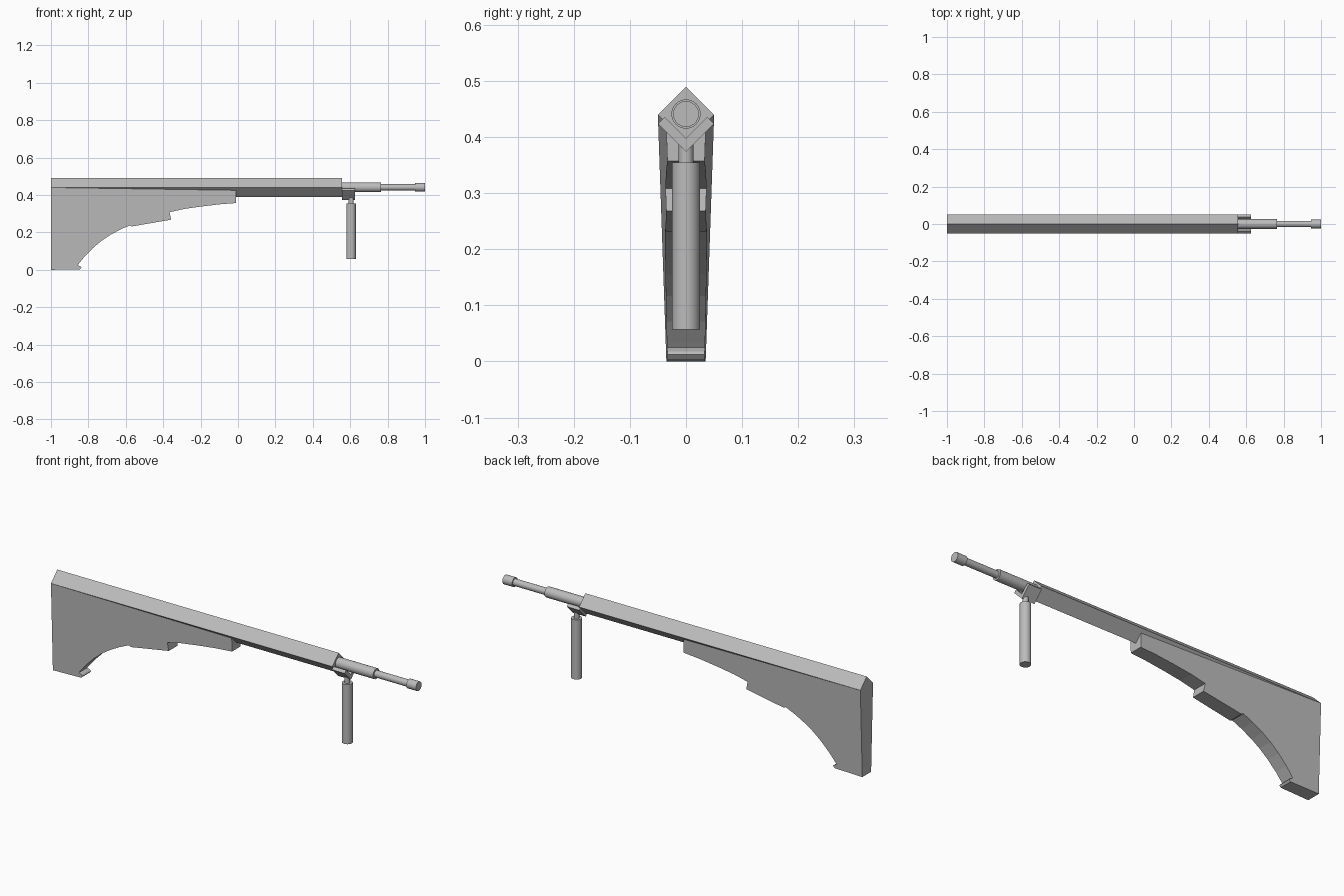
import bpy, bmesh, math
from mathutils import Matrix

if "Cube" in bpy.data.objects:
    bpy.data.objects.remove(bpy.data.objects["Cube"])

GREY = bpy.data.materials.new("grey_metal")
GREY.diffuse_color = (0.5, 0.5, 0.5, 1)
GREY.use_nodes = True
GREY.node_tree.nodes["Principled BSDF"].inputs["Base Color"].default_value = GREY.diffuse_color


def finish(bm, name, smooth=False):
    bmesh.ops.recalc_face_normals(bm, faces=bm.faces)
    mesh = bpy.data.meshes.new(name)
    bm.to_mesh(mesh)
    bm.free()
    mesh.materials.append(GREY)
    obj = bpy.data.objects.new(name, mesh)
    bpy.context.collection.objects.link(obj)
    if smooth:
        bpy.ops.object.select_all(action='DESELECT')
        obj.select_set(True)
        bpy.context.view_layer.objects.active = obj
        bpy.ops.object.shade_smooth_by_angle(angle=math.radians(35))
    return obj


def loft(name, loop_a, loop_b):
    """Closed solid between two matching outlines."""
    bm = bmesh.new()
    a = [bm.verts.new(p) for p in loop_a]
    b = [bm.verts.new(p) for p in loop_b]
    bm.faces.new(a)
    bm.faces.new(b[::-1])
    n = len(a)
    for i in range(n):
        j = (i + 1) % n
        bm.faces.new((a[j], a[i], b[i], b[j]))
    return finish(bm, name)


def extrude_x(name, section, x0, x1):
    return loft(name, [(x0, y, z) for y, z in section],
                [(x1, y, z) for y, z in section])


def turned(name, profile, place, sides=32):
    """Stepped round part from (distance, radius) pairs along local z."""
    bm = bmesh.new()
    rings = []
    for d, r in profile:
        rings.append([bm.verts.new(place @ Matrix.Rotation(math.tau * k / sides, 4, 'Z')
                                   @ Matrix.Translation((r, 0, d)).translation)
                      for k in range(sides)])
    for lo, hi in zip(rings, rings[1:]):
        for k in range(sides):
            j = (k + 1) % sides
            bm.faces.new((lo[k], lo[j], hi[j], hi[k]))
    bm.faces.new(rings[0][::-1])
    bm.faces.new(rings[-1])
    return finish(bm, name, True)


# Long diamond-section receiver
extrude_x("receiver_bar", [(-.05, .44), (0, .39), (.05, .44), (0, .49)], -1, .557)

# Shoulder stock: outline in x, z, tapering in width along a flat slope
outline = [(-1, .44), (-1, 0), (-.845, .003), (-.837, .012), (-.842, .018), (-.857, .025),
           (-.85, .034), (-.82, .071), (-.775, .117), (-.73, .155), (-.685, .185),
           (-.63, .215), (-.578, .238), (-.567, .232), (-.358, .268), (-.366, .308),
           (-.29, .325), (-.2, .338), (-.1, .35), (-.01, .357), (-.01, .425)]


def half_width(x, z):
    return .035 - .0143 * (x + 1) + .0345 * z


loft("shoulder_stock", [(x, -half_width(x, z), z) for x, z in outline],
     [(x, half_width(x, z), z) for x, z in outline])

# Angled bracket under the barrel
extrude_x("barrel_bracket", [(-.038, .436), (-.05, .424), (0, .374),
                             (.05, .424), (.038, .436), (0, .398)], .555, .625)

# Stepped barrel with a thicker muzzle
turned("barrel", [(.54, .026), (.765, .026), (.765, .017), (.947, .017),
                  (.947, .023), (1, .023)],
       Matrix.Translation((0, 0, .441)) @ Matrix.Rotation(math.pi / 2, 4, 'Y'))

# Hanging grip with a narrow neck
turned("front_grip", [(.057, .025), (.355, .025), (.355, .013), (.388, .013)],
       Matrix.Translation((.605, 0, 0)))
